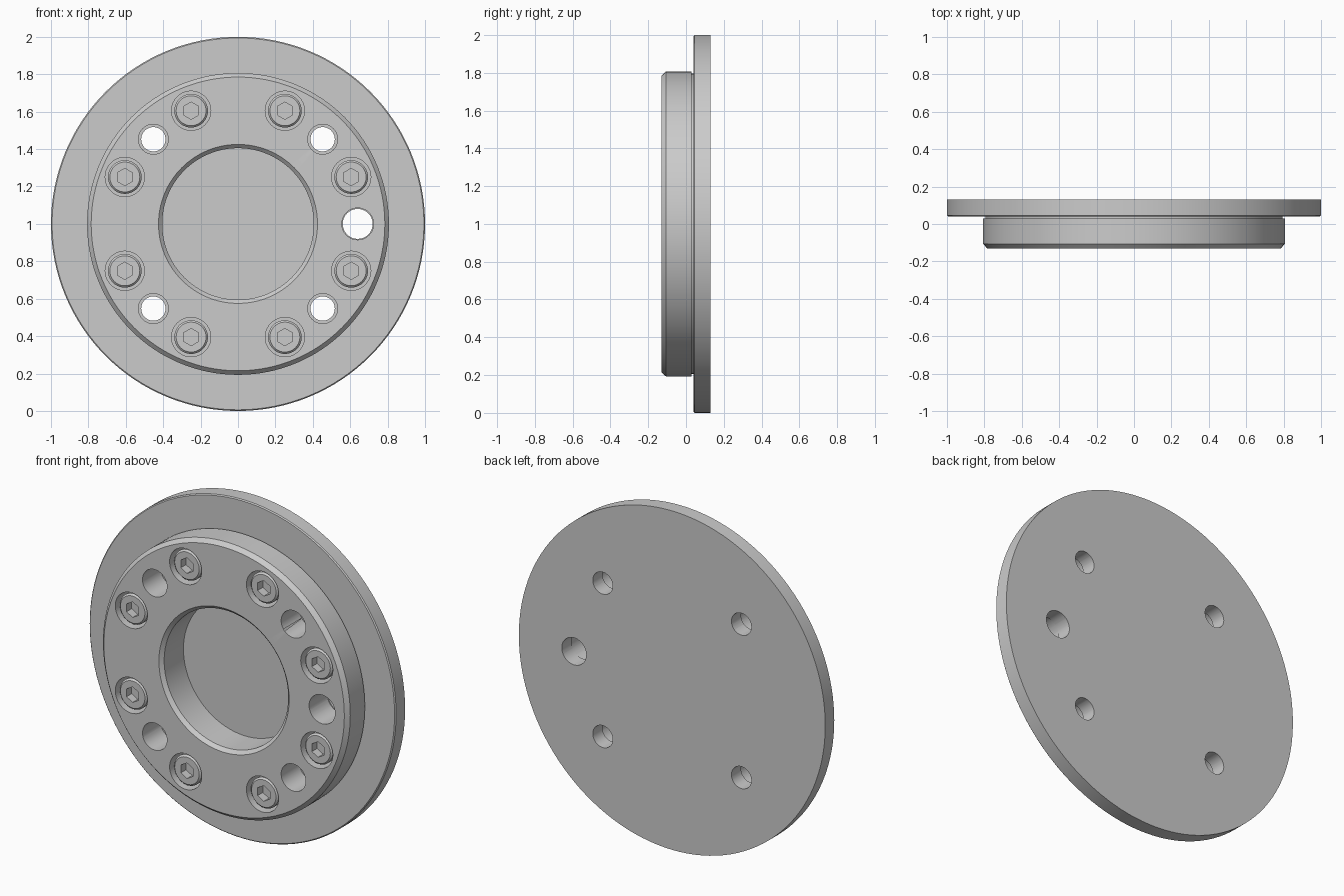
import bpy, bmesh
from math import sin, cos, pi, radians

if "Cube" in bpy.data.objects:
    bpy.data.objects.remove(bpy.data.objects["Cube"])


def lathe(name, profile, x=0, z=1, n=48, phase=0.0):
    """Spin an (r, y) profile about the y axis; r = 0 ends become poles."""
    bm = bmesh.new()
    rings = []
    for r, y in profile:
        if r == 0:
            rings.append([bm.verts.new((x, y, z))] * n)
        else:
            rings.append([bm.verts.new((x + r * cos(phase + 2 * pi * i / n), y,
                                        z + r * sin(phase + 2 * pi * i / n)))
                          for i in range(n)])
    pairs = list(zip(rings, rings[1:]))
    if profile[0][0] > 0:                      # closed ring section
        pairs.append((rings[-1], rings[0]))
    for a, b in pairs:
        for i in range(n):
            j = (i + 1) % n
            quad = list(dict.fromkeys((a[i], a[j], b[j], b[i])))
            bm.faces.new(quad)
    bmesh.ops.dissolve_limit(bm, angle_limit=0.001, verts=bm.verts, edges=bm.edges)
    bmesh.ops.recalc_face_normals(bm, faces=bm.faces)
    me = bpy.data.meshes.new(name)
    bm.to_mesh(me)
    bm.free()
    ob = bpy.data.objects.new(name, me)
    bpy.context.collection.objects.link(ob)
    return ob


def plug(r, y0, y1, x, z, n=40, phase=0.0):
    ob = lathe("cutter", [(0, y0), (r, y0), (r, y1), (0, y1)], x, z, n, phase)
    ob.hide_render = True
    return ob


def activate(ob):
    bpy.ops.object.select_all(action='DESELECT')
    ob.select_set(True)
    bpy.context.view_layer.objects.active = ob


def cut(ob, cutters):
    activate(ob)
    for c in cutters:
        m = ob.modifiers.new("cut", 'BOOLEAN')
        m.operation = 'DIFFERENCE'
        m.solver = 'EXACT'
        m.object = c
        bpy.ops.object.modifier_apply(modifier=m.name)
        bpy.data.objects.remove(c)


def smooth(ob):
    activate(ob)
    bpy.ops.object.shade_smooth_by_angle(angle=radians(25))


def polar(r, deg):
    return r * cos(radians(deg)), 1 + r * sin(radians(deg))


screws = [polar(0.655, 22.5 + 45 * k) for k in range(8)
          ]
bolts = [polar(0.64, 45 + 90 * k) for k in range(4)]
pin = polar(0.64, 0)

# Flange disc with the blind floor of the bore
flange = lathe("flange_disc", [(0, 0.07), (0.405, 0.07), (0.405, 0.04), (0.994, 0.04),
                               (1.0, 0.046), (1.0, 0.13), (0, 0.13)], n=128)
cut(flange, [plug(0.065, -0.2, 0.3, *p) for p in bolts] + [plug(0.08, -0.2, 0.3, *pin)])
smooth(flange)

# Raised hub ring with chamfers and a relief groove at its foot
hub = lathe("hub_ring", [(0.425, -0.13), (0.785, -0.13), (0.807, -0.106), (0.807, 0.03),
                         (0.795, 0.03), (0.795, 0.04), (0.405, 0.04), (0.405, -0.11)], n=128)
cut(hub, [plug(0.105, -0.2, 0.0, *p) for p in screws]
    + [plug(0.08, -0.2, 0.2, *p) for p in bolts]
    + [plug(0.085, -0.2, 0.2, *pin)])
smooth(hub)

# Socket-head screws sunk in the counterbores
for k, p in enumerate(screws):
    head = lathe(f"socket_screw_{k + 1}", [(0, -0.118), (0.08, -0.118), (0.09, -0.108),
                                           (0.09, 0.01), (0, 0.01)], *p, n=40)
    cut(head, [plug(0.046, -0.2, -0.07, *p, n=6, phase=pi / 2)])
    smooth(head)
